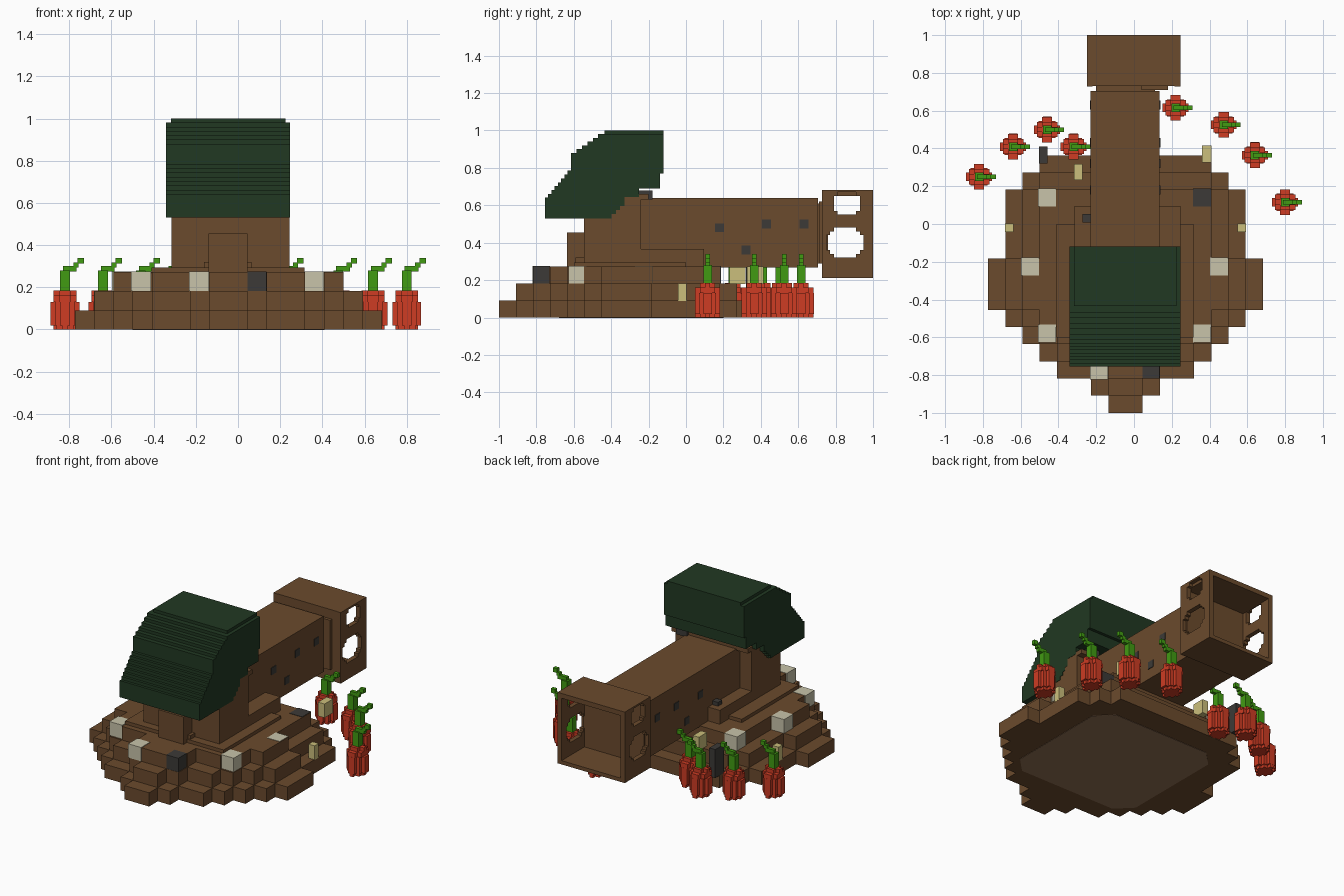
import bpy, bmesh
from mathutils import Vector

if "Cube" in bpy.data.objects:
    bpy.data.objects.remove(bpy.data.objects["Cube"])

def mat(name, r, g, b):
    m = bpy.data.materials.new(name)
    m.diffuse_color = (r, g, b, 1)
    m.use_nodes = True
    m.node_tree.nodes["Principled BSDF"].inputs["Base Color"].default_value = m.diffuse_color
    return m

BROWN = mat("brown_earth", .147, .069, .026)
PALE = mat("pale_stone", .58, .55, .40)
DARK = mat("dark_stone", .045, .042, .038)
STRAW = mat("straw_yellow", .60, .52, .20)
RED = mat("root_red", .62, .045, .017)
LEAF = mat("leaf_green", .053, .33, .006)
HOOD = mat("hood_green", .015, .040, .016)
UNDER = mat("underside_dirt", .28, .16, .087)

def finish(name, bm, material):
    bmesh.ops.recalc_face_normals(bm, faces=bm.faces)
    me = bpy.data.meshes.new(name)
    bm.to_mesh(me)
    bm.free()
    me.materials.append(material)
    ob = bpy.data.objects.new(name, me)
    bpy.context.collection.objects.link(ob)
    return ob

def boxes(name, material, *specs):
    """Each spec is x0, x1, y0, y1, z0, z1."""
    bm = bmesh.new()
    for x0, x1, y0, y1, z0, z1 in specs:
        vs = bmesh.ops.create_cube(bm, size=1)["verts"]
        for v in vs:
            v.co = ((x0 + x1) / 2 + v.co.x * (x1 - x0),
                    (y0 + y1) / 2 + v.co.y * (y1 - y0),
                    (z0 + z1) / 2 + v.co.z * (z1 - z0))
    return finish(name, bm, material)

def dedupe(pts):
    out = []
    for p in pts:
        if not out or (Vector(p) - Vector(out[-1])).length > 1e-4:
            out.append(p)
    return out

def extrude(name, material, pts, a, b, axis):
    """Extrude a profile: axis 'z' takes xy points, axis 'x' takes yz points."""
    bm = bmesh.new()
    co = (lambda p: (p[0], p[1], a)) if axis == "z" else (lambda p: (a, p[0], p[1]))
    f = bm.faces.new([bm.verts.new(co(p)) for p in dedupe(pts)])
    r = bmesh.ops.extrude_face_region(bm, geom=[f])
    d = Vector((0, 0, b - a)) if axis == "z" else Vector((b - a, 0, 0))
    bmesh.ops.translate(bm, vec=d, verts=[g for g in r["geom"] if isinstance(g, bmesh.types.BMVert)])
    return finish(name, bm, material)

def stairs(p, q, n):
    """Blocky slope from p to q: z first, then y."""
    (y0, z0), (y1, z1) = p, q
    pts = [p]
    for i in range(1, n + 1):
        z = z0 + (z1 - z0) * i / n
        pts += [(y0 + (y1 - y0) * (i - 1) / n, z), (y0 + (y1 - y0) * i / n, z)]
    return pts

def row_outline(widths, cx, y0, cell):
    """Stepped outline from row widths stacked in the second direction."""
    right, left = [], []
    for i, w in enumerate(widths):
        if w > 0:
            for y in (y0 + i * cell, y0 + (i + 1) * cell):
                right.append((cx + w * cell / 2, y))
                left.append((cx - w * cell / 2, y))
    return right + left[::-1]

# Stepped earth mound: each layer is the one below worn back by one cell
C = .0909
rows = [2, 4, 8, 10, 12, 14, 16, 16, 16, 14, 14, 14, 14, 12, 10]
for k in range(3):
    extrude(f"mound_layer_{k + 1}", BROWN, row_outline(rows, -.045, -1, C), k * C, (k + 1) * C, "z")
    pad = [0] + rows + [0]
    rows = [max(0, min(pad[i] - 2, pad[i - 1], pad[i + 1])) for i in range(1, len(pad) - 1)]
extrude("mound_underside", UNDER, [(-.4, -.68), (.31, -.68), (.41, -.58), (.41, .1), (.31, .2),
        (-.4, .2), (-.5, .1), (-.5, -.58)], -.002, .004, "z")
boxes("mound_crown", BROWN, (-.41, .315, -.60, .0, .265, .295))

# Trunk with front step and rear shoulder
extrude("trunk", BROWN, [(-.545, .265), (-.545, .55), (-.45, .66), (-.2, .66), (-.2, .63), (-.24, .63),
        (-.24, .365), (.095, .365), (.095, .265)], -.315, .245, "x")
boxes("trunk_front_step", BROWN, (-.14, .045, -.635, -.54, .265, .455), (-.16, .065, -.59, -.54, .265, .32))
boxes("trunk_dark_stone", DARK, (.12, .2, -.26, -.18, .63, .68))

# Long horizontal beam towards the back, with dark studs on both sides
boxes("beam", BROWN, (-.23, .135, -.25, .705, .268, .638))
boxes("beam_neck", BROWN, (-.2, .11, .70, .74, .29, .61), (.04, .18, .71, .73, .29, .62))
studs = [(.18, .48), (.43, .50), (.63, .50), (.32, .36)]
boxes("beam_studs", DARK, *[(x - .004, x + .004, y - .024, y + .024, z - .024, z + .024)
                            for x in (-.23, .135) for y, z in studs])

# Open-backed box at the beam end, side walls pierced
boxes("end_box_shell", BROWN, (-.225, .22, .73, .76, .235, .65),
      (-.225, .22, .73, 1, .21, .235), (-.225, .22, .73, 1, .65, .682))
hole_c = .02
lower = row_outline([6, 8, 10, 10, 10, 10, 8, 6], .85, .32, hole_c)
upper = row_outline([5, 7, 7, 7, 7, 5], .86, .55, hole_c)
for side, x0, x1 in (("left", -.25, -.22), ("right", .215, .245)):
    wall = boxes(f"end_box_wall_{side}", BROWN, (x0, x1, .728, 1, .21, .682))
    for tag, prof in (("lower", lower), ("upper", upper)):
        cutter = extrude("hole_cutter", BROWN, prof, x0 - .03, x1 + .03, "x")
        cutter.hide_render = True
        mod = wall.modifiers.new("hole_" + tag, "BOOLEAN")
        mod.operation, mod.solver, mod.object = "DIFFERENCE", "EXACT", cutter
        bpy.context.view_layer.objects.active = wall
        bpy.ops.object.modifier_apply(modifier=mod.name)
        bpy.data.objects.remove(cutter)

# Dark green hood: stepped side profile with a slightly narrower crown
hood = [(-.755, .53)] + stairs((-.755, .62), (-.615, .785), 8) + stairs((-.615, .86), (-.44, .98), 6)
hood += [(-.12, .98), (-.12, .77), (-.14, .77), (-.14, .69), (-.25, .69), (-.25, .645), (-.33, .645)]
hood += stairs((-.33, .62), (-.42, .53), 4)
extrude("hood", HOOD, hood, -.342, .247, "x")
boxes("hood_crown", HOOD, (-.318, .224, -.435, -.12, .975, 1.0))

# Stones set in the mound: x, y, z base, half width x, half width y, height
def stones(name, material, items):
    boxes(name, material, *[(x - a, x + a, y - b, y + b, z, z + h) for x, y, z, a, b, h in items])

S = .047
stones("pale_stones", PALE, [(x, y, .183, S, S, .092) for x, y in
       ((-.46, .14), (-.55, -.225), (.45, -.225), (-.46, -.58), (.36, -.58), (-.185, -.775))]
       + [(.155, .03, .26, .022, .022, .04)])
stones("dark_stones", DARK, [(.09, -.775, .183, .044, .044, .092), (.36, .14, .183, S, S, .092),
       (-.48, .365, .085, .022, .045, .19), (-.25, .03, .35, .022, .022, .04)])
stones("straw_stones", STRAW, [(-.295, .275, .18, .022, .042, .092), (.385, .37, .18, .024, .045, .092),
       (-.66, -.02, .088, .022, .022, .095), (.57, -.02, .088, .022, .022, .095)])

# Red root vegetables with bent green stems, standing around the back
spots = [(-.82, .25), (-.64, .41), (-.46, .50), (-.32, .41), (.22, .615), (.475, .525), (.64, .365), (.80, .115)]
U = .0227
for i, (x, y) in enumerate(spots, 1):
    body = []
    for w, z0, z1 in (([1, 3, 4, 3, 1], 0, .02), ([2, 4, 6, 4, 2], .02, .13),
                      ([2, 4, 4, 4, 2], .13, .16), ([0, 2, 4, 2, 0], .16, .185)):
        extrude(f"root_{i}_slice", RED, row_outline(w, x, y - 2.5 * .027, .027)
                if z0 != .02 else row_outline([2, 4, 6, 6, 4, 2], x, y - 3 * U, U), z0, z1, "z")
    boxes(f"root_{i}_stem", LEAF, (x - U, x + U, y - U, y + U, .18, .28),
          (x - .01, x + .055, y - .012, y + .012, .275, .302),
          (x + .04, x + .065, y - .012, y + .012, .295, .318),
          (x + .06, x + .09, y - .012, y + .012, .312, .34))
